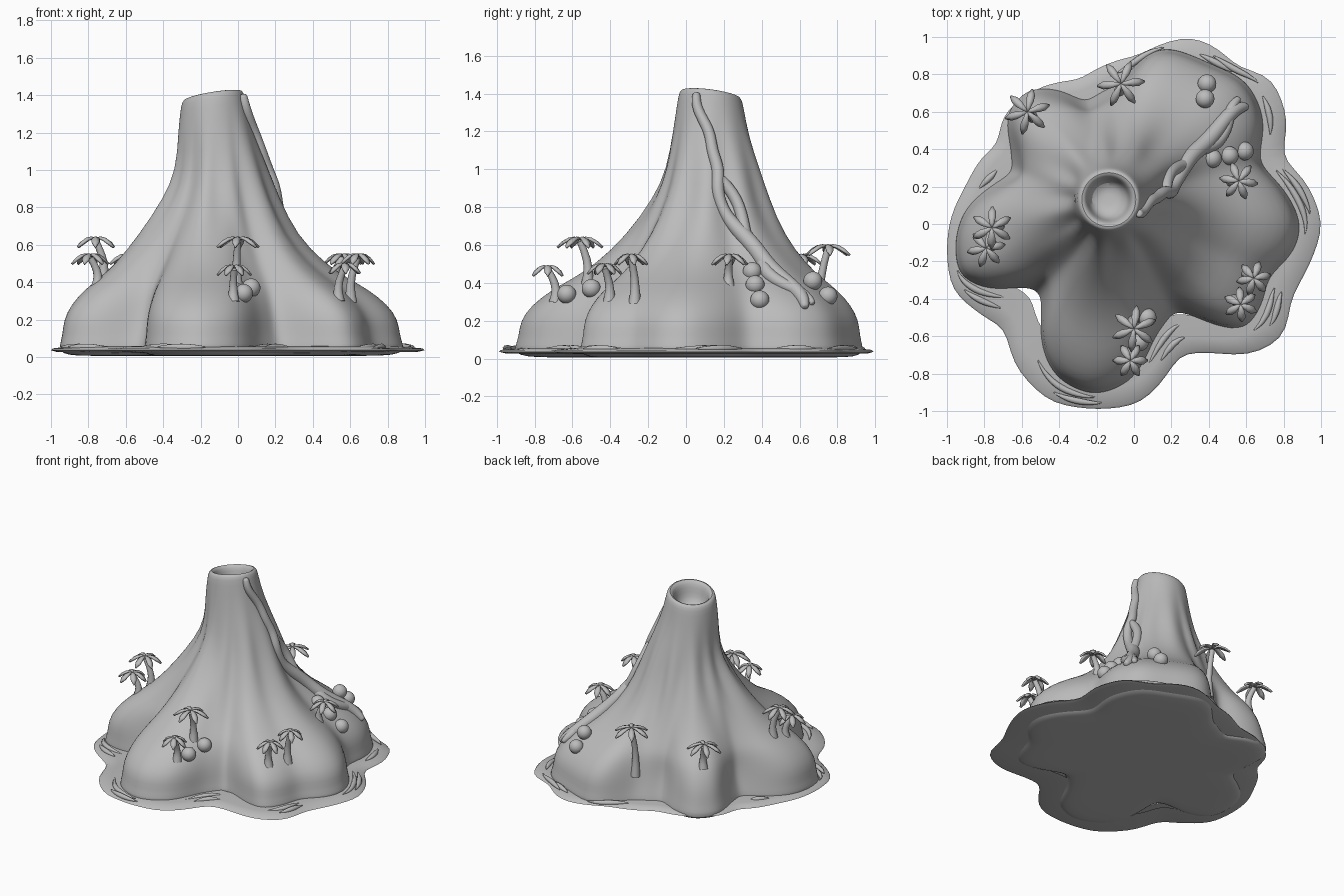
import bpy, bmesh, math
from mathutils import Vector

cube = bpy.data.objects.get("Cube")
if cube:
    bpy.data.objects.remove(cube)

stone = bpy.data.materials.new("plain_grey")
stone.use_nodes = True
GREY = (0.5, 0.5, 0.5, 1)
stone.diffuse_color = GREY
stone.node_tree.nodes["Principled BSDF"].inputs["Base Color"].default_value = GREY

CX, CY, RIM, MEAN, STEPS = -0.135, 0.13, 0.165, 0.81, 120

# Outlines of the hill foot and of the shore, seen from above
HILL = [(-.94, -.08), (-.92, -.27), (-.77, -.34), (-.56, -.32), (-.47, -.38), (-.5, -.59), (-.42, -.8),
        (-.21, -.9), (0, -.81), (.1, -.59), (.22, -.43), (.38, -.51), (.57, -.57), (.68, -.4), (.69, -.27),
        (.83, -.16), (.88, 0), (.78, .19), (.64, .32), (.68, .56), (.59, .75), (.4, .84), (.16, .93),
        (.03, .88), (-.05, .75), (-.26, .64), (-.4, .71), (-.56, .71), (-.67, .59), (-.65, .4),
        (-.64, .27), (-.77, .19), (-.89, .08)]
SHORE = [(-.98, .03), (-1, -.15), (-.97, -.35), (-.85, -.46), (-.68, -.56), (-.64, -.75), (-.45, -.95),
         (-.18, -.99), (.03, -.96), (.16, -.83), (.24, -.69), (.4, -.68), (.62, -.7), (.81, -.6),
         (.83, -.4), (.94, -.21), (1.01, 0), (.91, .24), (.78, .35), (.82, .56), (.73, .79), (.56, .83),
         (.43, .95), (.3, 1), (.14, .96), (.03, .9), (-.13, .86), (-.29, .77), (-.5, .73),
         (-.69, .59), (-.73, .42), (-.8, .37), (-.9, .2)]
# Hill profile: height, spread from rim to foot, strength of the lobes
PROFILE = [(.03, 1.03, 1), (.07, 1.02, 1), (.12, 1, 1), (.2, .99, 1), (.28, .93, .97), (.36, .82, .9), (.42, .7, .82),
           (.5, .56, .7), (.65, .37, .55), (.85, .2, .45), (1, .12, .4), (1.2, .05, .3), (1.34, .015, .1), (1.39, 0, 0)]


def lerp_table(table, t, column):
    if t <= table[0][0]:
        return table[0][column]
    for a, b in zip(table, table[1:]):
        if t <= b[0]:
            return a[column] + (b[column] - a[column]) * (t - a[0]) / (b[0] - a[0])
    return table[-1][column]


def polar(outline):
    """Softened radius around the summit for evenly spaced angles."""
    table = sorted((math.atan2(y - CY, x - CX) % math.tau, math.hypot(x - CX, y - CY)) for x, y in outline)
    first, last = table[0], table[-1]
    table = [(last[0] - math.tau, last[1])] + table + [(first[0] + math.tau, first[1])]
    radii = [lerp_table(table, math.tau * i / STEPS, 1) for i in range(STEPS)]
    for _ in range(2):
        radii = [(radii[i - 1] + 2 * radii[i] + radii[(i + 1) % STEPS]) / 4 for i in range(STEPS)]
    return radii


hill_r, shore_r = polar(HILL), polar(SHORE)


def at(radii, angle):
    t = (angle % math.tau) / math.tau * STEPS
    i = int(t)
    return radii[i % STEPS] * (1 - t + i) + radii[(i + 1) % STEPS] * (t - i)


def bell(z, middle, width):
    return math.exp(-((z - middle) / width) ** 2)


def hill_radius(angle, z):
    spread, lobes = lerp_table(PROFILE, z, 1), lerp_table(PROFILE, z, 2)
    base = at(hill_r, angle)
    foot = MEAN + (base - MEAN) * lobes
    # Valleys between the lobes slope in earlier than the lobes do
    spread *= 1 - 0.4 * max(0, min(0.3, 0.8 - base)) * bell(z, 0.24, 0.12)
    flute = 0.014 * math.sin(11 * angle + 2) * bell(z, 0.8, 0.2)
    lean = 0.05 * math.cos(angle - 0.4) * bell(z, 0.95, 0.2)
    return RIM + spread * (foot - RIM) + flute + lean


def on_hill(angle, z, lift=0.0):
    r = hill_radius(angle, z) + lift
    tilt = 0.16 * r * (math.cos(angle) - 0.8 * math.sin(angle)) * max(0, min(1, (z - 1.1) / 0.25))
    return Vector((CX + r * math.cos(angle), CY + r * math.sin(angle), z + tilt))


def ground(x, y):
    """Height of the hill under a point."""
    angle, r, low, high = math.atan2(y - CY, x - CX), math.hypot(x - CX, y - CY), 0.1, 1.39
    for _ in range(20):
        mid = (low + high) / 2
        low, high = (mid, high) if hill_radius(angle, mid) > r else (low, mid)
    return low


def finish(name, bm, subdivide=0, sharp=60):
    bmesh.ops.recalc_face_normals(bm, faces=bm.faces)
    mesh = bpy.data.meshes.new(name)
    bm.to_mesh(mesh)
    bm.free()
    mesh.materials.append(stone)
    obj = bpy.data.objects.new(name, mesh)
    bpy.context.collection.objects.link(obj)
    if subdivide:
        mod = obj.modifiers.new("smooth", "SUBSURF")
        mod.levels = mod.render_levels = subdivide
    bpy.ops.object.select_all(action="DESELECT")
    obj.select_set(True)
    bpy.context.view_layer.objects.active = obj
    bpy.ops.object.shade_smooth_by_angle(angle=math.radians(sharp))
    return obj


def loft(bm, rings, capped=True):
    """Skin closed rings of points; cap both ends or leave them open."""
    loops = [[bm.verts.new(p) for p in ring] for ring in rings]
    n = len(loops[0])
    for a, b in zip(loops, loops[1:]):
        for i in range(n):
            bm.faces.new((a[i], a[(i + 1) % n], b[(i + 1) % n], b[i]))
    for loop in (loops[0], loops[-1]) if capped else ():
        centre = bm.verts.new(sum((v.co for v in loop), Vector()) / n)
        for i in range(n):
            bm.faces.new((loop[i], loop[(i + 1) % n], centre))


def tube(bm, path, radii, sides=8):
    rings = []
    for i, p in enumerate(path):
        along = (path[min(i + 1, len(path) - 1)] - path[max(i - 1, 0)]).normalized()
        u = along.cross(Vector((0.31, -0.9, 0.3))).normalized()
        w = along.cross(u)
        rings.append([p + (u * math.cos(a) + w * math.sin(a)) * radii[i]
                      for a in (math.tau * k / sides for k in range(sides))])
    loft(bm, rings)


def flat_ring(radii, scale, z):
    return [Vector((CX + radii[i] * scale * math.cos(a), CY + radii[i] * scale * math.sin(a), z))
            for i, a in enumerate(math.tau * k / STEPS for k in range(STEPS))]


# Hill with a shallow crater
bm = bmesh.new()
angles = [math.tau * i / STEPS for i in range(STEPS)]
rings = [flat_ring(hill_r, 0.86, 0.005), flat_ring(hill_r, 0.96, 0.01)]
rings += [[on_hill(a, z) for a in angles] for z, _, _ in PROFILE]
for inset, drop in ((.02, -.015), (.045, .005), (.055, .06), (.07, .12), (.12, .14)):
    rings.append([on_hill(a, 1.39, -inset) - Vector((0, 0, drop)) for a in angles])
loft(bm, rings)
finish("volcano_hill", bm, 1)

# Thin shore around the foot, open where the hill covers it
bm = bmesh.new()
loft(bm, [flat_ring(shore_r, s, z) for s, z in ((.75, .022), (.97, .028), (1, .036), (.99, .046), (.9, .055), (.75, .06))],
     capped=False)
finish("shore", bm)

# Ripples between the foot and the shore edge: start angle, sweep, position
bm = bmesh.new()
for start, sweep, place in ((205, 18, .35), (212, 13, .65), (246, 20, .4), (254, 14, .7), (284, 16, .3),
                            (288, 11, .6), (318, 14, .35), (322, 10, .6), (350, 20, .4), (356, 14, .65),
                            (22, 12, .4), (38, 16, .6), (46, 12, .35), (165, 10, .4), (70, 16, .5)):
    path = []
    for k in range(13):
        a = math.radians(start + sweep * k / 12)
        r = at(hill_r, a) * (1 - place) + at(shore_r, a) * place
        path.append(Vector((CX + r * math.cos(a), CY + r * math.sin(a), 0.054)))
    tube(bm, path, [0.003 + 0.015 * math.sin(math.pi * k / 12) for k in range(13)])
finish("shore_ripples", bm)

# Lava stream that splits and rejoins: angle, height, thickness
BRANCHES = {
    "lava_stream": [(-25, 1.37, .026), (-24, 1.29, .03), (0, 1.19, .032), (1, 1.1, .033), (9, 1, .036), (6, .91, .036),
                    (8, .83, .034), (14, .74, .036), (23, .66, .05), (29, .57, .046), (30, .48, .052),
                    (34, .4, .044), (36, .33, .042), (34, .27, .025)],
    "lava_branch": [(8, .96, .03), (16, .91, .034), (23, .84, .034), (25, .76, .034), (25, .68, .036), (24, .62, .04)],
    "lava_toe": [(29, .52, .04), (27, .45, .042), (31, .39, .036), (37, .35, .034), (38, .29, .022)]}
for name, points in BRANCHES.items():
    bm = bmesh.new()
    tube(bm, [on_hill(math.radians(a), z, 0.008) for a, z, _ in points], [r for _, _, r in points])
    finish(name, bm, 2)


def palm(name, x, y, top, reach, turn):
    """Curved trunk with six drooping leaves."""
    inward = Vector((CX - x, CY - y, 0)).normalized() * 0.04
    crown = Vector((x, y, top))
    foot = crown + inward
    foot.z = min(ground(foot.x, foot.y), top - 0.12) - 0.03
    bm = bmesh.new()
    path = [foot.lerp(crown, t) + inward * 0.5 * math.sin(math.pi * t) for t in (0, .2, .4, .6, .8, 1)]
    tube(bm, path, [.034, .028, .023, .021, .019, .018], 10)
    finish(name + "_trunk", bm)
    bm = bmesh.new()
    for k in range(6):
        a = turn + math.tau * k / 6
        out, side = Vector((math.cos(a), math.sin(a), 0)), Vector((-math.sin(a), math.cos(a), 0))
        rows = []
        for s, width in ((0, .007), (.25, .011), (.5, .019), (.75, .019), (1, .003)):
            mid = crown + out * s * reach + Vector((0, 0, .012 + .05 * s - .095 * s * s))
            rows.append([bm.verts.new(mid + side * width * w - Vector((0, 0, .35 * width * abs(w)))) for w in (-1, 0, 1)])
        for p, q in zip(rows, rows[1:]):
            for i in (0, 1):
                bm.faces.new((p[i], p[i + 1], q[i + 1], q[i]))
    leaves = finish(name + "_leaves", bm)
    thick = leaves.modifiers.new("thickness", "SOLIDIFY")
    thick.thickness, thick.offset = 0.012, 0


PALMS = [(-.57, .6, .53, .12, .3), (-.07, .75, .58, .125, .1), (-.76, -.02, .62, .11, .5), (-.79, -.13, .53, .1, .2),
         (0, -.56, .62, .12, .4), (-.02, -.73, .47, .09, 0), (.57, -.43, .48, .09, .6), (.64, -.29, .53, .09, .2),
         (.56, .23, .53, .1, .9)]
for i, spec in enumerate(PALMS):
    palm(f"palm_{i + 1}", *spec)

# Round boulders
for i, spot in enumerate([(.39, .75, .33), (.38, .67, .41), (.42, .35, .46), (.51, .365, .39), (.59, .39, .31),
                          (.03, -.63, .34), (.07, -.5, .37)]):
    bm = bmesh.new()
    bmesh.ops.create_uvsphere(bm, u_segments=24, v_segments=14, radius=0.05)
    bmesh.ops.translate(bm, vec=spot, verts=bm.verts)
    finish(f"boulder_{i + 1}", bm)
